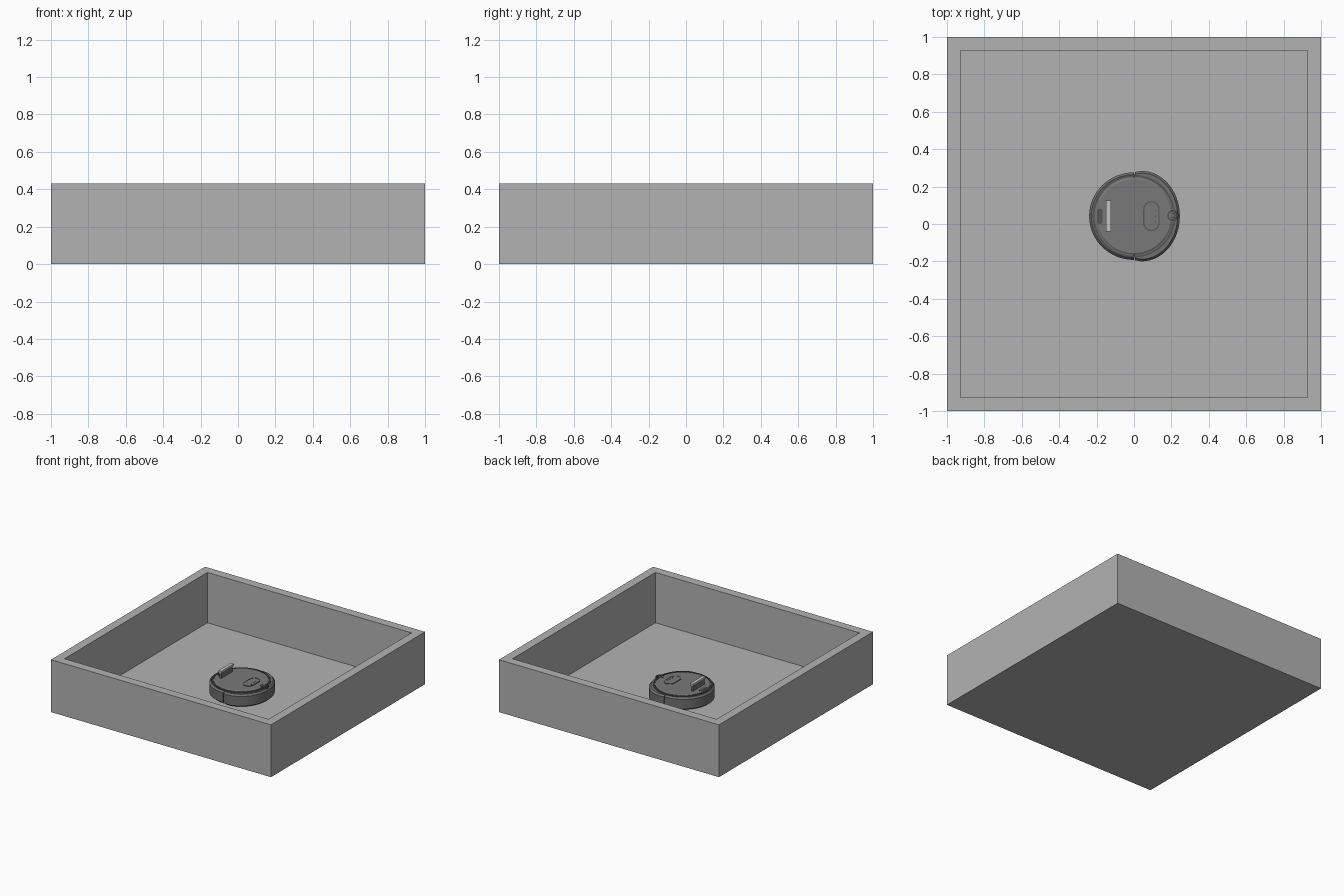
import bpy, bmesh, math

cube = bpy.data.objects.get("Cube")
if cube:
    bpy.data.objects.remove(cube)


def material(name, v):
    m = bpy.data.materials.new(name)
    m.use_nodes = True
    m.diffuse_color = (v, v, v, 1)
    m.node_tree.nodes["Principled BSDF"].inputs["Base Color"].default_value = (v, v, v, 1)
    return m


TRAY = material("tray grey", 0.45)
BODY = material("charcoal", 0.16)
LID = material("lid grey", 0.19)
TRIM = material("dark trim", 0.09)
BAR = material("light grey", 0.55)

CX, CY = 0.0, 0.042  # disc centre


def finish(name, bm, mat, smooth=True):
    bmesh.ops.recalc_face_normals(bm, faces=bm.faces)
    me = bpy.data.meshes.new(name)
    bm.to_mesh(me)
    bm.free()
    ob = bpy.data.objects.new(name, me)
    bpy.context.collection.objects.link(ob)
    me.materials.append(mat)
    if smooth:
        bpy.ops.object.select_all(action='DESELECT')
        ob.select_set(True)
        bpy.context.view_layer.objects.active = ob
        bpy.ops.object.shade_smooth_by_angle(angle=math.radians(30))
    return ob


def loft(name, loops, mat, closed=False):
    """Skin equal-length loops of 3D points; cap the ends or join them up."""
    bm = bmesh.new()
    rings = [[bm.verts.new(p) for p in loop] for loop in loops]
    pairs = list(zip(rings, rings[1:]))
    if closed:
        pairs.append((rings[-1], rings[0]))
    for a, b in pairs:
        for i in range(len(a)):
            j = (i + 1) % len(a)
            bm.faces.new((a[i], a[j], b[j], b[i]))
    if not closed:
        bm.faces.new(rings[0])
        bm.faces.new(rings[-1])
    return finish(name, bm, mat)


def circle(r, z, x=CX, y=CY, n=64):
    return [(x + r * math.cos(2 * math.pi * i / n),
             y + r * math.sin(2 * math.pi * i / n), z) for i in range(n)]


def square(h, z):
    return [(-h, -h, z), (h, -h, z), (h, h, z), (-h, h, z)]


def pill(x, y, hx, hy, z, n=8):
    """Rounded rectangle outline, long in y."""
    pts = []
    for sy, start in ((1, 0), (-1, math.pi)):
        for i in range(n + 1):
            a = start + math.pi * i / n
            pts.append((x + hx * math.cos(a), y + sy * (hy - hx) + hx * math.sin(a), z))
    return pts


def half(side, inset, z, n=32):
    """Half outline: the bumper on +x or the shell on -x."""
    x0, rx, ry = (0.04, 0.205, 0.242) if side > 0 else (0.0, 0.24, 0.234)
    rx, ry = rx - inset, ry - inset
    edge = 0.006 * side
    pts = [(x0 + side * rx * math.cos(a), CY + ry * math.sin(a), z)
           for a in (math.pi * (i / n - 0.5) for i in range(n + 1))]
    return [(edge, CY - ry + 0.006, z)] + pts + [(edge, CY + ry - 0.006, z)]


# Open tray
loft("tray", [square(1, 0), square(1, 0.43), square(0.928, 0.43), square(0.928, 0.016)], TRAY)

# Disc body with front bumper and rear shell
loft("core", [circle(0.21, 0.03), circle(0.222, 0.04), circle(0.222, 0.118), circle(0.215, 0.122)], BODY)
for label, side in (("bumper", 1), ("rear_shell", -1)):
    loft(label, [half(side, 0.012, 0.027), half(side, 0, 0.037),
                 half(side, 0, 0.115), half(side, 0.012, 0.128)], BODY)

# Trim ring and raised lid
loft("trim_ring", [circle(0.221, 0.12), circle(0.221, 0.133),
                   circle(0.211, 0.133), circle(0.211, 0.12)], TRIM, closed=True)
loft("lid", [circle(0.206, 0.12), circle(0.206, 0.134), circle(0.198, 0.139)], LID)

# Control panel with rim and buttons
loft("panel_rim", [pill(0.093, CY, 0.044, 0.08, 0.136), pill(0.093, CY, 0.044, 0.08, 0.143),
                   pill(0.093, CY, 0.038, 0.074, 0.143), pill(0.093, CY, 0.038, 0.074, 0.136)],
     TRIM, closed=True)
loft("control_panel", [pill(0.093, CY, 0.038, 0.074, 0.136), pill(0.093, CY, 0.038, 0.074, 0.141)], LID)
for i in (-1, 0, 1):
    loft("panel_button", [circle(0.004, z, 0.115, CY + 0.03 * i, 12) for z in (0.14, 0.143)], TRIM)

# Front sensor and rear slot
loft("sensor_ring", [circle(r, z, 0.207, CY + 0.003, 24) for r, z in
                     ((0.03, 0.12), (0.03, 0.141), (0.021, 0.141), (0.021, 0.12))], TRIM, closed=True)
loft("front_sensor", [circle(0.014, z, 0.207, CY + 0.003, 20) for z in (0.12, 0.143)], BODY)
loft("rear_slot", [pill(-0.183, CY, 0.014, 0.042, z) for z in (0.134, 0.142)], TRIM)


# Raised light bar on a slim support
def box(name, x, y, z, sx, sy, sz, mat):
    bm = bmesh.new()
    bmesh.ops.create_cube(bm, size=1)
    for v in bm.verts:
        v.co = (x + v.co.x * sx, y + v.co.y * sy, z + v.co.z * sz)
    return finish(name, bm, mat, False)


box("bar_support", -0.137, CY, 0.16, 0.014, 0.15, 0.05, BODY)
box("light_bar", -0.137, CY, 0.193, 0.027, 0.165, 0.018, BAR)

# Wheels under the body
for s in (-1, 1):
    box("wheel", 0, CY + s * 0.13, 0.04, 0.07, 0.025, 0.048, TRIM)
